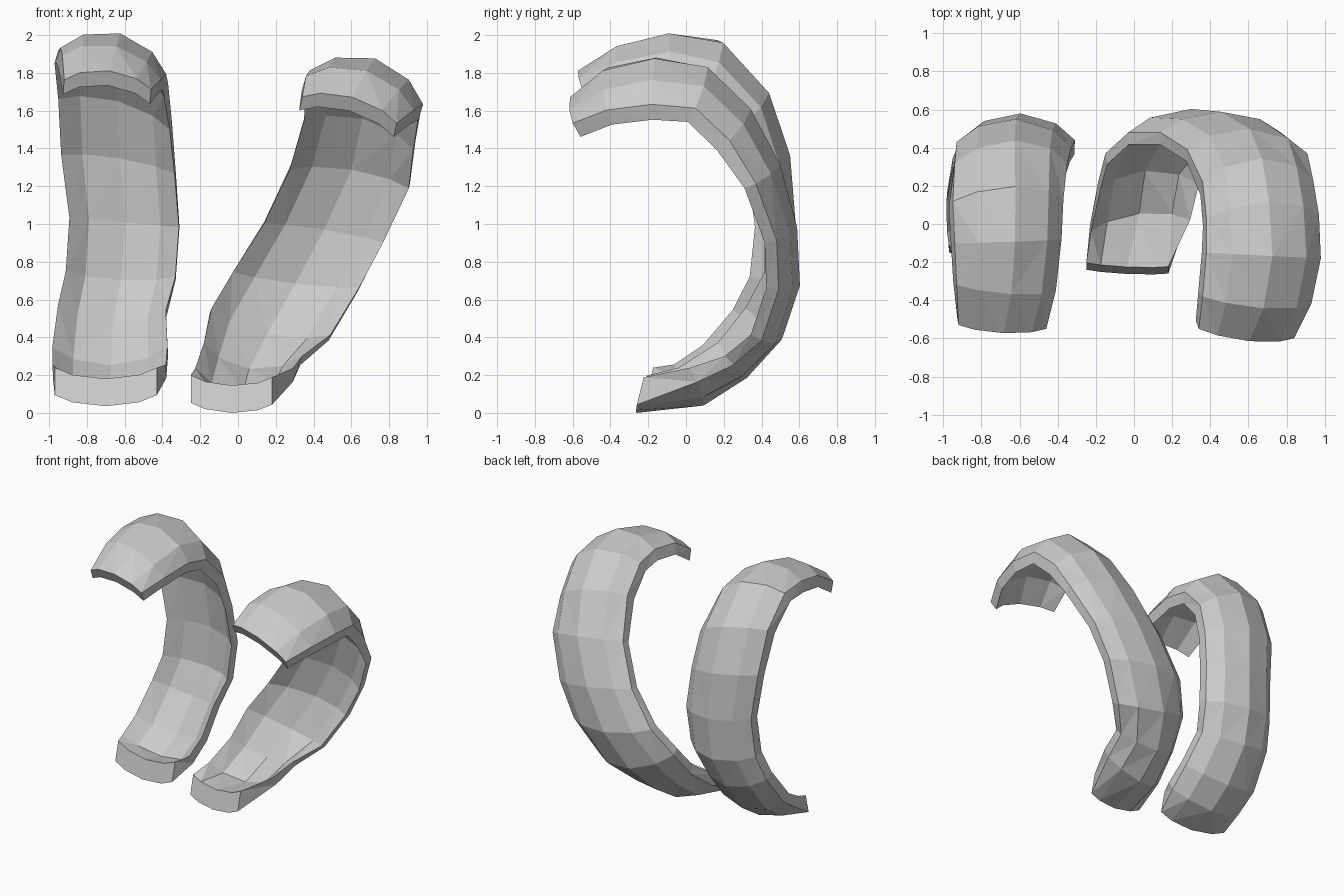
import bpy
import bmesh
from mathutils import Vector

if "Cube" in bpy.data.objects:
    bpy.data.objects.remove(bpy.data.objects["Cube"])

# Each station: left rim point, right rim point (outer surface), top end to bottom end
LEFT = [
    ((-.92, -.53, 1.78), (-.46, -.55, 1.73)), ((-.93, -.32, 1.91), (-.41, -.35, 1.78)),
    ((-.94, -.10, 1.95), (-.38, -.08, 1.81)), ((-.95, .12, 1.94), (-.37, .13, 1.76)),
    ((-.94, .32, 1.72), (-.35, .32, 1.56)), ((-.93, .43, 1.40), (-.33, .40, 1.30)),
    ((-.89, .46, 1.05), (-.31, .44, 1.00)), ((-.91, .43, .75), (-.33, .41, .72)),
    ((-.95, .35, .55), (-.38, .31, .52)), ((-.98, .17, .31), (-.37, .14, .32)),
    ((-.98, .00, .20), (-.38, -.02, .20)), ((-.97, -.15, .11), (-.43, -.21, .11)),
]
RIGHT = [
    ((.34, -.55, 1.69), (.84, -.60, 1.55)), ((.36, -.38, 1.80), (.93, -.42, 1.62)),
    ((.38, -.15, 1.83), (.98, -.18, 1.65)), ((.38, .03, 1.79), (.97, .05, 1.63)),
    ((.36, .22, 1.61), (.94, .23, 1.46)), ((.28, .39, 1.33), (.91, .37, 1.23)),
    ((.14, .48, 1.03), (.77, .48, .93)), ((-.03, .48, .75), (.64, .49, .67)),
    ((-.15, .37, .54), (.48, .40, .40)), ((-.19, .21, .34), (.33, .25, .27)),
    ((-.23, .00, .18), (.29, .06, .18)), ((-.25, -.24, .07), (.18, -.26, .06)),
]
BULGE_LEFT = [.08, .12, .15, .15, .14, .14, .13, .14, .14, .14, .13, .06]
BULGE_RIGHT = [.08, .13, .16, .16, .15, .13, .11, .12, .14, .14, .14, .05]
ACROSS = [-1, -.65, 0, .65, 1]


def curved_shell(name, stations, bulge, mid_thickness):
    bm = bmesh.new()
    mids = [(Vector(a) + Vector(b)) / 2 for a, b in stations]
    last = len(stations) - 1
    rings = []
    for i, (a, b) in enumerate(stations):
        half = (Vector(b) - Vector(a)) / 2
        tangent = mids[min(i + 1, last)] - mids[max(i - 1, 0)]
        out = half.cross(tangent).normalized()
        t = mid_thickness if 4 < i < 10 else .085
        if i == last:  # thick upright bottom end
            out, t = Vector((0, -.25, -1)).normalized(), .15
        # arched outer skin, then the inner skin back again
        outer = [mids[i] + half * u + out * bulge[i] * (1 - abs(u) ** 2.4) for u in ACROSS]
        inner = [p - out * t for p in reversed(outer)]
        rings.append([bm.verts.new(p) for p in outer + inner])
    n = len(rings[0])
    for r, s in zip(rings, rings[1:]):
        for j in range(n):
            k = (j + 1) % n
            bm.faces.new((r[j], r[k], s[k], s[j]))
    # end faces as strips
    for r in (rings[0], rings[-1]):
        for j in range(len(ACROSS) - 1):
            bm.faces.new((r[j], r[j + 1], r[n - 2 - j], r[n - 1 - j]))
    bmesh.ops.recalc_face_normals(bm, faces=bm.faces)
    bmesh.ops.triangulate(bm, faces=bm.faces)
    mesh = bpy.data.meshes.new(name)
    bm.to_mesh(mesh)
    bm.free()
    obj = bpy.data.objects.new(name, mesh)
    bpy.context.collection.objects.link(obj)
    return obj


# Upright band on the left, leaning band on the right
bands = [curved_shell("left_band", LEFT, BULGE_LEFT, .075),
         curved_shell("right_band", RIGHT, BULGE_RIGHT, .065)]

# Stand the pair on the ground
low = min(v.co.z for o in bands for v in o.data.vertices)
for o in bands:
    for v in o.data.vertices:
        v.co.z -= low
